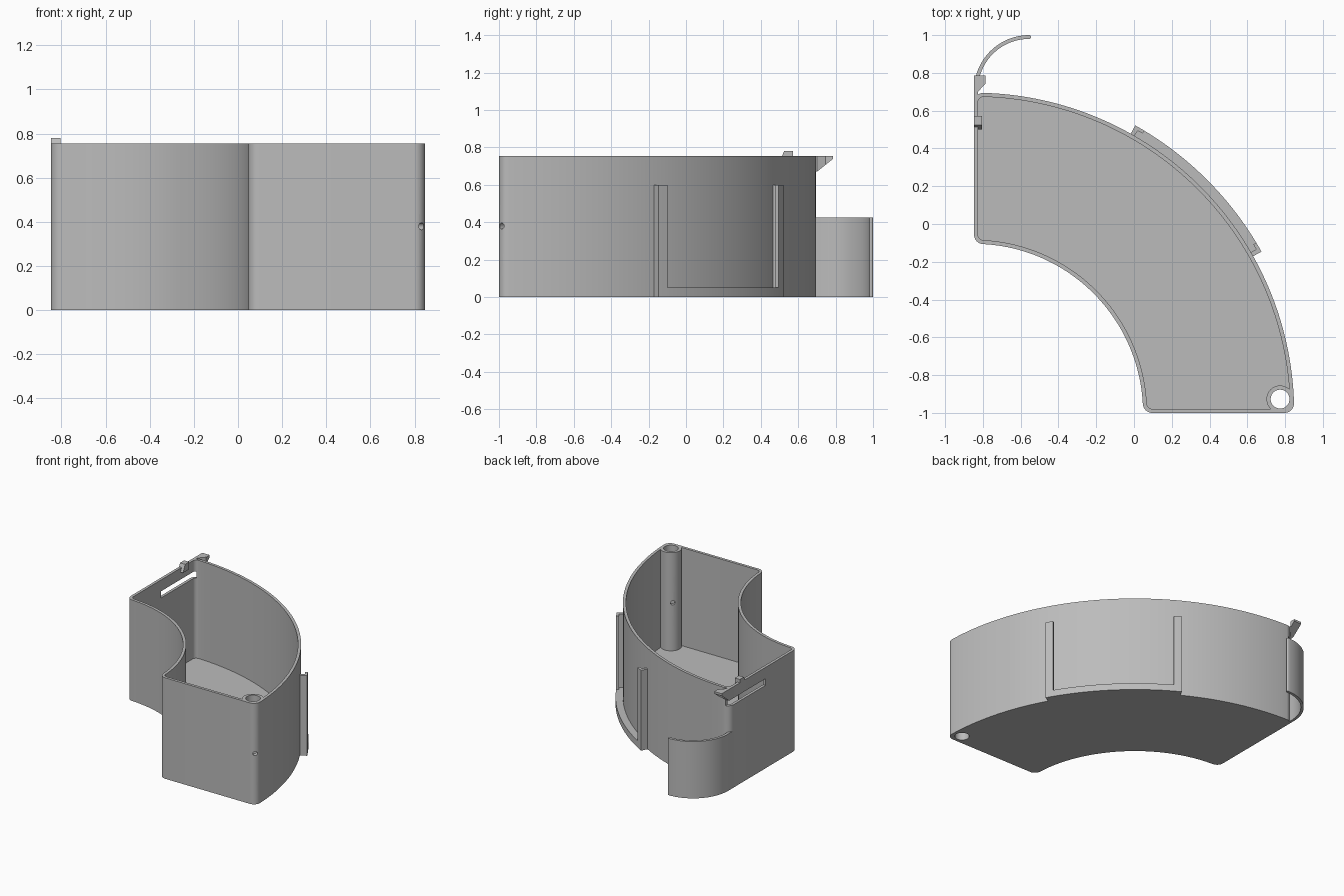
import bpy, bmesh
from math import sin, cos, asin, sqrt, pi, radians
from mathutils import Matrix, Vector

if "Cube" in bpy.data.objects:
    bpy.data.objects.remove(bpy.data.objects["Cube"])

CX, CY = -0.847, -1.0          # centre of the quarter ring
R_OUT, R_IN = 1.695, 0.895
FILLET, WALL, HEIGHT = 0.05, 0.021, 0.755

grey = bpy.data.materials.new("plain grey")
grey.use_nodes = True
grey.diffuse_color = (0.5, 0.5, 0.5, 1)
grey.node_tree.nodes["Principled BSDF"].inputs["Base Color"].default_value = (0.5, 0.5, 0.5, 1)


def arc(cx, cy, r, a0, a1, n):
    return [(cx + r * cos(a0 + (a1 - a0) * i / n), cy + r * sin(a0 + (a1 - a0) * i / n))
            for i in range(n + 1)]


def prism(name, outline, z0, z1):
    """Extrude a flat outline between two heights."""
    bm = bmesh.new()
    face = bm.faces.new([bm.verts.new((x, y, z0)) for x, y in outline])
    top = bmesh.ops.extrude_face_region(bm, geom=[face])["geom"]
    for v in top:
        if isinstance(v, bmesh.types.BMVert):
            v.co.z = z1
    bmesh.ops.recalc_face_normals(bm, faces=bm.faces)
    mesh = bpy.data.meshes.new(name)
    bm.to_mesh(mesh)
    bm.free()
    mesh.materials.append(grey)
    obj = bpy.data.objects.new(name, mesh)
    bpy.context.collection.objects.link(obj)
    return obj


def activate(obj):
    bpy.ops.object.select_all(action='DESELECT')
    obj.select_set(True)
    bpy.context.view_layer.objects.active = obj


def combine(target, other, operation):
    activate(target)
    mod = target.modifiers.new("combine", 'BOOLEAN')
    mod.operation, mod.object, mod.solver = operation, other, 'EXACT'
    bpy.ops.object.modifier_apply(modifier=mod.name)
    bpy.data.objects.remove(other)


def smooth(obj):
    activate(obj)
    bpy.ops.object.shade_smooth_by_angle(angle=radians(30))


def ring_outline(d):
    """Quarter ring with rounded corners, moved inward by d."""
    f, r = FILLET, FILLET - d
    far, near = sqrt((R_OUT - f) ** 2 - f * f), sqrt((R_IN + f) ** 2 - f * f)
    a, b = asin(f / (R_OUT - f)), asin(f / (R_IN + f))
    pts = arc(CX + far, CY + f, r, -pi / 2, a, 10)
    pts += arc(CX, CY, R_OUT - d, a, pi / 2 - a, 64)[1:-1]
    pts += arc(CX + f, CY + far, r, pi / 2 - a, pi, 10)
    pts += arc(CX + f, CY + near, r, pi, 1.5 * pi - b, 10)
    pts += arc(CX, CY, R_IN + d, pi / 2 - b, b, 48)[1:-1]
    pts += arc(CX + near, CY + f, r, pi + b, 1.5 * pi, 10)
    return pts


def band(name, r0, r1, a0, a1, z0, z1, n):
    """Curved block following the outer wall, angles in degrees."""
    a0, a1 = radians(a0), radians(a1)
    return prism(name, arc(CX, CY, r1, a0, a1, n) + arc(CX, CY, r0, a1, a0, n), z0, z1)


def box_outline(x0, x1, y0, y1):
    return [(x0, y0), (x1, y0), (x1, y1), (x0, y1)]


# Open container
body = prism("container", ring_outline(0), 0, HEIGHT)
combine(body, prism("cavity", ring_outline(WALL), WALL, HEIGHT + 0.1), 'DIFFERENCE')

# Hinge tube in the corner, with its bore and a small cross hole
tube_r = 0.073
tx, ty = CX + sqrt((R_OUT - tube_r) ** 2 - tube_r ** 2), CY + tube_r
combine(body, prism("tube", arc(tx, ty, tube_r - 0.001, 0, 2 * pi, 40)[:-1], 0.005, HEIGHT), 'UNION')
combine(body, prism("bore", arc(tx, ty, 0.05, 0, 2 * pi, 36)[:-1], -0.1, HEIGHT + 0.1), 'DIFFERENCE')
pin = prism("pin_hole", arc(0, 0, 0.016, 0, 2 * pi, 20)[:-1], -0.15, 0.15)
turn = Vector((0, 0, 1)).rotation_difference(Vector((1, -1, 0))).to_matrix().to_4x4()
pin.data.transform(Matrix.Translation((tx, ty, 0.38)) @ turn)
combine(body, pin, 'DIFFERENCE')

# Slot that frees the latch lever in the left-hand wall
combine(body, prism("slot", box_outline(CX - 0.05, CX + 0.035, 0.27, 0.75), 0.62, 0.67), 'DIFFERENCE')
smooth(body)

# Label holder: bottom ledge and two rails with overhanging lips
R_LIP = R_OUT + 0.05
A0, A1, LIP, ROOT = 29.3, 60.7, 1.8, 0.8
smooth(band("label_ledge", R_OUT - 0.01, R_LIP, A0, A1, 0, 0.05, 28))
for side, start, sign in (("lower", A0, 1), ("upper", A1, -1)):
    for part, r0, width in (("rail", R_OUT - 0.01, ROOT), ("lip", R_LIP - 0.018, LIP)):
        a, b = sorted((start, start + sign * width))
        smooth(band(f"label_{part}_{side}", r0, R_LIP, a, b, 0.0, 0.6, 3))

# Curved spring leaf
sx, sy, sr = -0.555, 0.708, 0.292
leaf = [(CX, 0.62)] + arc(sx, sy, sr, pi, pi / 2, 24)
leaf += arc(sx, sy + sr - 0.01, 0.01, pi / 2, -pi / 2, 8)[1:-1]
leaf += arc(sx, sy, sr - 0.02, pi / 2, pi, 24) + [(CX + 0.02, 0.62)]
smooth(prism("spring_leaf", leaf, 0, 0.425))

# Latch hook with a sloping underside
hook = prism("latch_hook", [(CX, 0.6), (CX + 0.021, 0.6), (CX + 0.021, 0.7), (-0.785, 0.745),
                            (-0.785, 0.787), (CX, 0.787), (CX, 0.7)], 0.67, HEIGHT)
for v in hook.data.vertices:
    if v.co.z < 0.7:
        v.co.z += max(0, v.co.y - 0.7) * 0.8

# Thumb bump on top of the lever, sloped on its front
bump = prism("latch_bump", box_outline(CX, CX + 0.042, 0.5, 0.573), HEIGHT - 0.03, 0.78)
for v in bump.data.vertices:
    if v.co.z > HEIGHT and v.co.y < 0.52:
        v.co.y += 0.025
